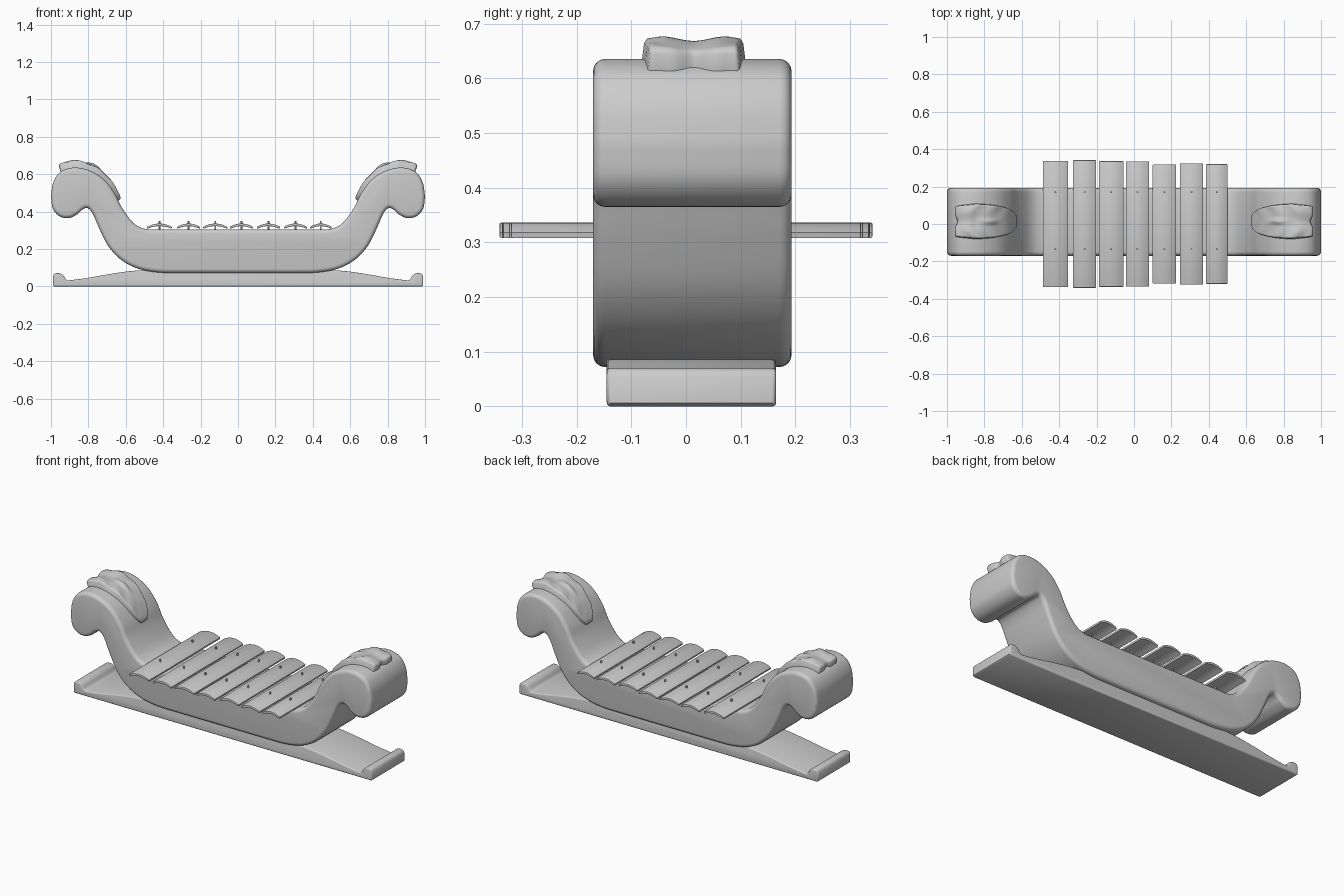
import bpy, bmesh, math
from mathutils import Vector

if "Cube" in bpy.data.objects:
    bpy.data.objects.remove(bpy.data.objects["Cube"])

YC = 0.011  # body centre line in y


def spline(pts, n=5):
    """Catmull-Rom samples through 2D points."""
    p = [Vector(q) for q in pts]
    p = [2 * p[0] - p[1]] + p + [2 * p[-1] - p[-2]]
    out = []
    for i in range(1, len(p) - 2):
        a, b, c, d = p[i - 1:i + 3]
        for k in range(n):
            t = k / n
            out.append(0.5 * (2 * b + (c - a) * t + (2 * a - 5 * b + 4 * c - d) * t * t
                              + (3 * b - a - 3 * c + d) * t ** 3))
    return out + [p[-2]]


def finish(name, bm, angle=40):
    bmesh.ops.recalc_face_normals(bm, faces=bm.faces)
    me = bpy.data.meshes.new(name)
    bm.to_mesh(me)
    bm.free()
    ob = bpy.data.objects.new(name, me)
    bpy.context.collection.objects.link(ob)
    bpy.ops.object.select_all(action='DESELECT')
    ob.select_set(True)
    bpy.context.view_layer.objects.active = ob
    bpy.ops.object.shade_smooth_by_angle(angle=math.radians(angle))
    return ob


def extrude(name, pts, y0, y1, bevel, segs=4):
    """Extrude an xz outline along y and round both rims."""
    bm = bmesh.new()
    f = bm.faces.new([bm.verts.new((x, y0, z)) for x, z in pts])
    r = bmesh.ops.extrude_face_region(bm, geom=[f])
    vs = [v for v in r['geom'] if isinstance(v, bmesh.types.BMVert)]
    bmesh.ops.translate(bm, verts=vs, vec=(0, y1 - y0, 0))
    bmesh.ops.recalc_face_normals(bm, faces=bm.faces)
    rim = [e for e in bm.edges if abs(e.verts[0].co.y - e.verts[1].co.y) < 1e-6]
    bmesh.ops.bevel(bm, geom=rim, offset=bevel, segments=segs, profile=0.5,
                    affect='EDGES', clamp_overlap=False)
    return finish(name, bm)


def mirrored(half):
    """Close a right-half outline with its mirror image."""
    return half + [Vector((-p[0], p[1])) for p in reversed(half)]


# Body with scrolled ends
top = spline([(0.3, .305), (.42, .305), (.5, .308), (.56, .34), (.62, .42), (.66, .5), (.72, .575),
              (.80, .622), (.88, .635), (.95, .612), (.988, .555), (1.0, .48)])
under = spline([(1.0, .48), (.99, .415), (.955, .375), (.905, .365), (.86, .385), (.83, .411),
                (.803, .418), (.775, .385), (.74, .305), (.69, .21), (.62, .138), (.53, .093),
                (.42, .074), (.3, .072)])
extrude("body", mirrored(list(reversed(top + under[1:]))), -0.17, 0.193, 0.022)

# Base plank with raised end lips
base = spline([(.25, .087), (.42, .087), (.55, .084), (.68, .067), (.80, .046), (.88, .035), (.915, .034),
               (.935, .06), (.955, .07), (.98, .068), (.99, .055)], 4)
extrude("base", mirrored([Vector((.99, .006)), Vector((.982, 0))][::-1] + base[::-1]),
        -0.145, 0.165, 0.007, 3)

# Seven arched keys, each with two pins: left edge, right edge, half length
keys = [(-.487, -.353, .337), (-.326, -.203, .341), (-.187, -.056, .336), (-.043, .08, .335),
        (.10, .225, .318), (.246, .369, .324), (.385, .5, .32)]
for i, (x0, x1, h) in enumerate(keys):
    c, w = (x0 + x1) / 2, (x1 - x0) / 2
    ts = [-1 + k / 5 for k in range(11)]
    arc = [(c + w * t, .336 - .018 * t * t) for t in ts]
    arc += [(c + w * .97 * t, .322 - .014 * t * t) for t in reversed(ts)]
    extrude(f"key_{i + 1}", arc, -h, h, 0.003, 2)
    bm = bmesh.new()
    for y in (-.135, .17):
        r = bmesh.ops.create_cone(bm, cap_ends=True, segments=10, radius1=.005,
                                  radius2=.005, depth=.05)
        bmesh.ops.translate(bm, verts=r['verts'], vec=(c, y, .325))
    finish(f"key_pins_{i + 1}", bm)


# Carved relief lying over each scrolled end
path = [p for i, p in enumerate(top) if p.x > .63 and i < len(top) - 8 and p.x < .956]
NU, NV = 40, 36


def bump(s, t, s0, t0, rs, rt):
    return math.exp(-((s - s0) / rs) ** 2 - ((t - t0) / rt) ** 2)


def relief(name, side):
    bm = bmesh.new()
    rows = []
    for i in range(NU + 1):
        s = i / NU
        q = s * (len(path) - 1)
        k = min(int(q), len(path) - 2)
        p = path[k].lerp(path[k + 1], q - k)
        a, b = path[max(k - 1, 0)], path[min(k + 2, len(path) - 1)]
        d = (b - a).normalized()
        n = Vector((-d.y, d.x))
        half = .096 * math.sqrt(max(1 - (1 - min(s / .7, 1)) ** 2, .002))
        half *= 1 - .12 * max(0, s - .7) / .3
        row = []
        for j in range(NV + 1):
            t = -1 + 2 * j / NV
            edge = min(1, (1 - abs(t)) / .12, s / .06, (1 - s) / .05)
            h = .017 + .016 * min(1, s * 1.6)
            h += .012 * bump(s, t, .52, 0, .09, .16)           # nose boss
            h += .007 * (bump(s, t, .82, .6, .2, .35) + bump(s, t, .82, -.6, .2, .35))
            h += .004 * math.sin(s * 26 + 3 * t * t) * min(1, 2 * s) * abs(t)
            h -= .005 * bump(s, t, .7, 0, .05, .6)
            h = -.012 + (h + .012) * math.sqrt(max(edge, 0) * (2 - max(edge, 0)))
            o = p + n * h
            # wavy outer end
            o.x -= .014 * max(0, s - .7) / .3 * math.cos(t * math.pi) ** 2 * (1 - abs(t))
            row.append(bm.verts.new((side * o.x, YC + .003 + t * half, o.y)))
        rows.append(row)
    for r0, r1 in zip(rows, rows[1:]):
        for j in range(NV):
            bm.faces.new((r0[j], r0[j + 1], r1[j + 1], r1[j]))
    ob = finish(name, bm, 60)
    if ob.data.polygons[NU // 2 * NV + NV // 2].normal.z < 0:
        ob.data.flip_normals()


relief("relief_right", 1)
relief("relief_left", -1)
